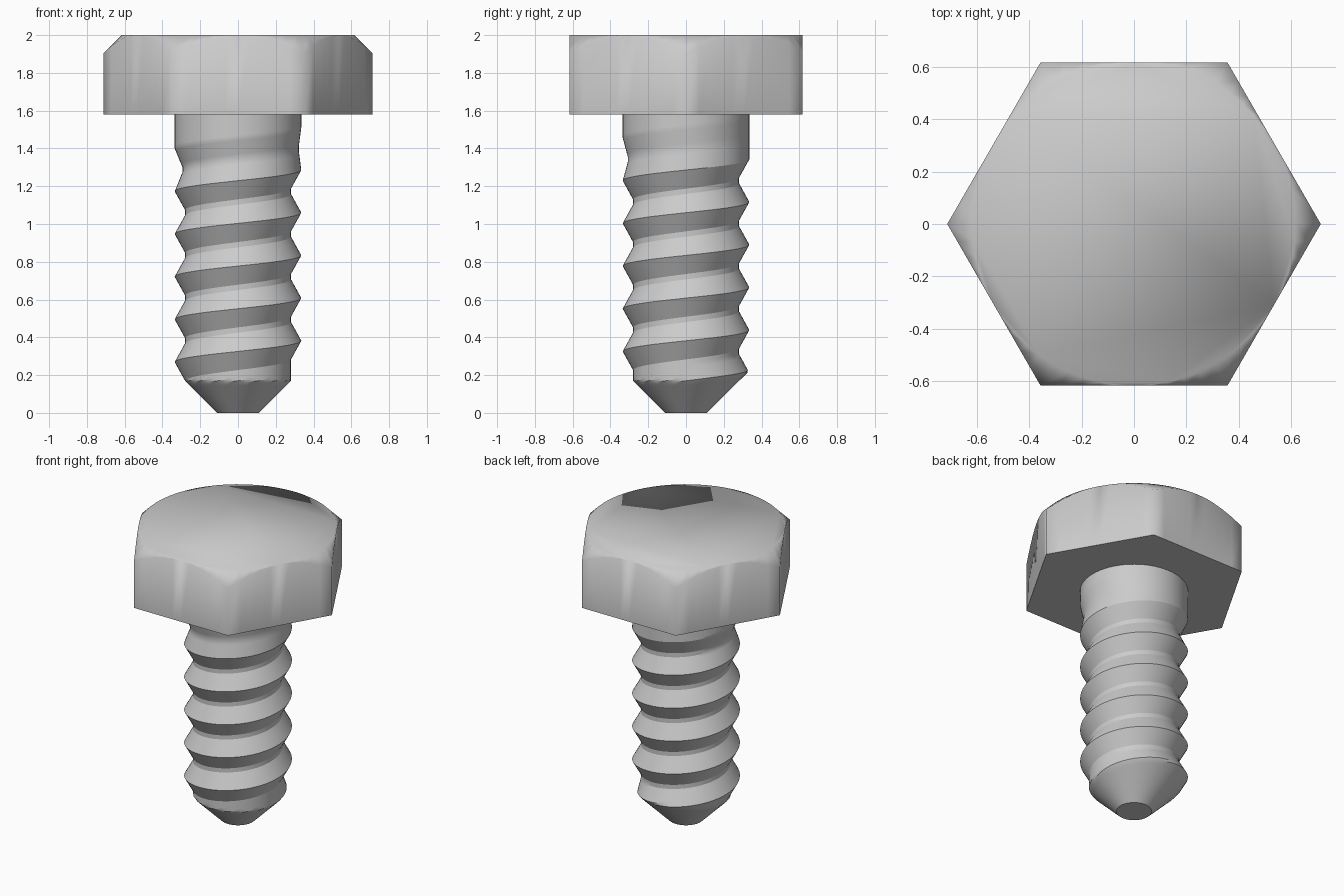
import bpy, bmesh
from math import pi, cos, sin, radians

if "Cube" in bpy.data.objects:
    bpy.data.objects.remove(bpy.data.objects["Cube"])

TOP, HEAD_Z = 2.0, 1.58           # head top and underside
APOTHEM = 0.617                   # half width across flats
R, DEPTH, PITCH = 0.335, 0.055, 0.226
CREST0 = 0.156                    # crest height at angle 0, turn 0
TIP_R = 0.11


def clamp(v, lo=0.0, hi=1.0):
    return max(lo, min(hi, v))


def finish(bm, name, angle):
    bmesh.ops.remove_doubles(bm, verts=bm.verts, dist=0.0004)
    bmesh.ops.recalc_face_normals(bm, faces=bm.faces)
    me = bpy.data.meshes.new(name)
    bm.to_mesh(me)
    bm.free()
    ob = bpy.data.objects.new(name, me)
    bpy.context.collection.objects.link(ob)
    bpy.ops.object.select_all(action='DESELECT')
    ob.select_set(True)
    bpy.context.view_layer.objects.active = ob
    bpy.ops.object.shade_smooth_by_angle(angle=radians(angle))
    return ob


# Hexagonal head with a conical chamfer on its corners
bm = bmesh.new()
PER_SIDE = 10
n = 6 * PER_SIDE
bottom, upper, rim = [], [], []
for i in range(n):
    a = 2 * pi * i / n
    rad = APOTHEM / cos((a % (pi / 3)) - pi / 6)
    c, s = cos(a), sin(a)
    bottom.append(bm.verts.new((rad * c, rad * s, HEAD_Z)))
    upper.append(bm.verts.new((rad * c, rad * s, TOP - (rad - APOTHEM))))
    rim.append(bm.verts.new((APOTHEM * c, APOTHEM * s, TOP)))
for lo, hi in ((bottom, upper), (upper, rim)):
    for i in range(n):
        j = (i + 1) % n
        bm.faces.new((lo[i], lo[j], hi[j], hi[i]))
bm.faces.new(rim)
bm.faces.new(bottom[::-1])
finish(bm, "hex_head", 65)

# Threaded shank: rows follow the helix, clipped by the tip cone and the head
SEG, ROWS = 64, 16
ROOT = 7 / 16                     # crest to root, as a fraction of the pitch


def shank_point(i, row):
    a = 2 * pi * i / SEG
    turn, u = row // ROWS, (row % ROWS) / ROWS
    crest = CREST0 + PITCH * (turn + i / SEG)
    z = clamp(crest + u * PITCH, 0.0, HEAD_Z)
    fade = clamp((1.45 - crest - PITCH / 2) / 0.22)       # groove run-out
    near = crest if u < 0.5 else crest + PITCH
    ridge = clamp((near - CREST0) / 0.05)                 # thread start
    flank = 1 - min(1, min(u, 1 - u) / ROOT)
    r = R - DEPTH * fade * (1 - ridge * flank)
    r = min(r, TIP_R + z * 1.01)
    return r * cos(a), r * sin(a), z


bm = bmesh.new()
first, last = -2 * ROWS, 7 * ROWS
grid = [[bm.verts.new(shank_point(i, row)) for row in range(first, last + 1)]
        for i in range(SEG + 1)]
for i in range(SEG):
    for k in range(last - first):
        q = (grid[i][k], grid[i + 1][k], grid[i + 1][k + 1], grid[i][k + 1])
        zs = [v.co.z for v in q]
        if max(zs) - min(zs) > 1e-5:
            bm.faces.new(q)
bmesh.ops.remove_doubles(bm, verts=bm.verts, dist=0.0004)
bmesh.ops.delete(bm, geom=[v for v in bm.verts if not v.link_faces], context='VERTS')
# Flat end of the tip
tip = [e for e in bm.edges if e.is_boundary and all(v.co.z < 1e-4 for v in e.verts)]
bmesh.ops.holes_fill(bm, edges=tip, sides=0)
finish(bm, "threaded_shank", 25)
